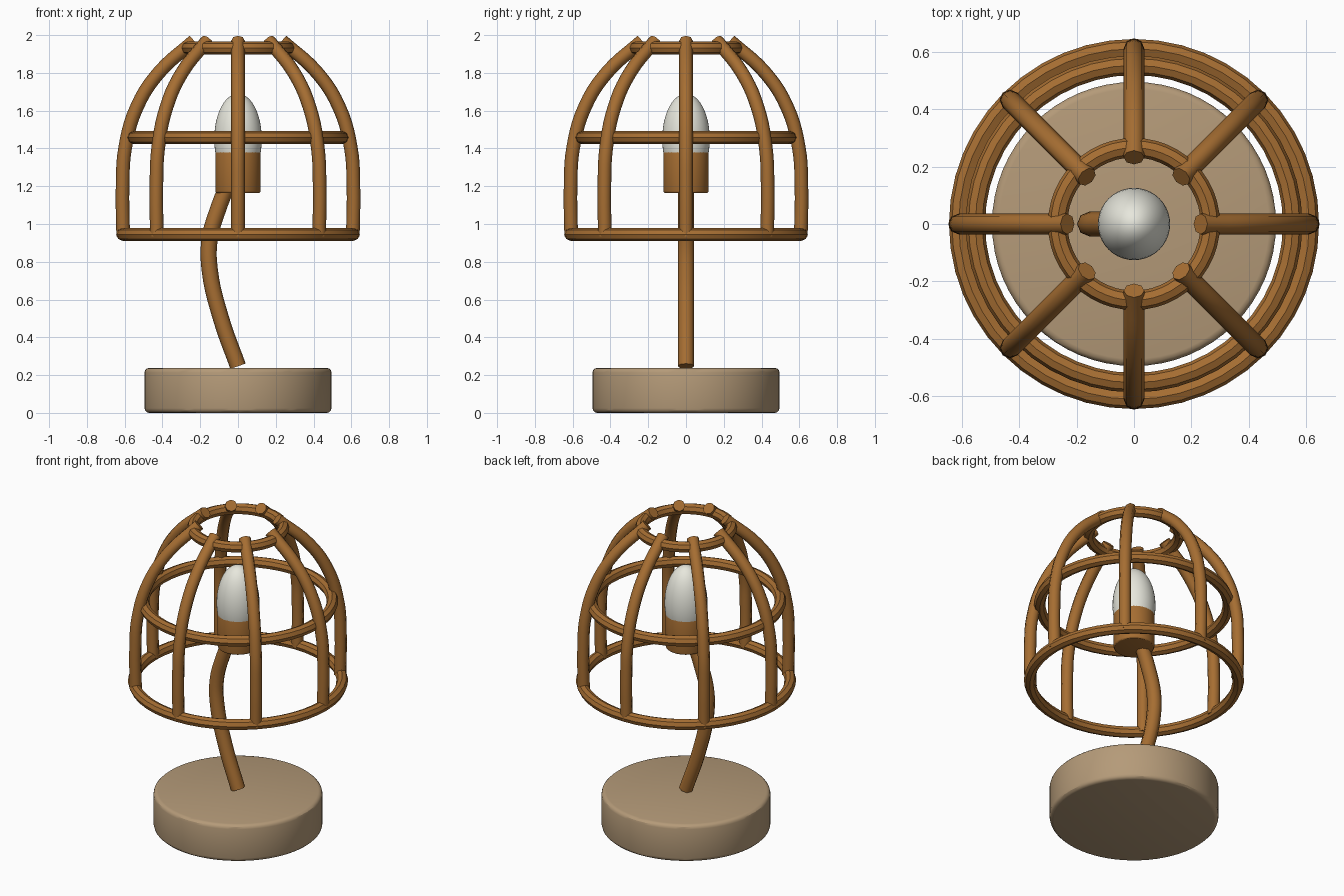
import bpy, math

cube = bpy.data.objects.get("Cube")
if cube:
    bpy.data.objects.remove(cube, do_unlink=True)


def material(name, rgb):
    m = bpy.data.materials.new(name)
    m.use_nodes = True
    m.diffuse_color = (*rgb, 1)
    bsdf = next(n for n in m.node_tree.nodes if n.type == 'BSDF_PRINCIPLED')
    bsdf.inputs["Base Color"].default_value = (*rgb, 1)
    return m


wood = material("warm wood", (0.38, 0.155, 0.032))
pale = material("pale wood", (0.46, 0.325, 0.19))
glass = material("frosted white", (0.8, 0.8, 0.72))


def finish(obj, name, mat, angle=30):
    obj.name = name
    obj.data.name = name
    obj.data.materials.clear()
    obj.data.materials.append(mat)
    bpy.ops.object.select_all(action='DESELECT')
    obj.select_set(True)
    bpy.context.view_layer.objects.active = obj
    bpy.ops.object.shade_smooth_by_angle(angle=math.radians(angle))
    return obj


def rounded_cylinder(name, radius, low, high, bevel, mat):
    bpy.ops.mesh.primitive_cylinder_add(vertices=64, radius=radius, depth=high - low,
                                        location=(0, 0, (low + high) / 2))
    obj = bpy.context.object
    mod = obj.modifiers.new("rounded edge", 'BEVEL')
    mod.width, mod.segments, mod.limit_method = bevel, 3, 'ANGLE'
    bpy.ops.object.modifier_apply(modifier=mod.name)
    return finish(obj, name, mat)


def bent_rod(name, path, radius, mat):
    """Eight-sided capped rod swept along a smooth path in the xz plane."""
    curve = bpy.data.curves.new(name, 'CURVE')
    curve.dimensions = '3D'
    curve.bevel_depth, curve.bevel_resolution = radius, 2
    curve.use_fill_caps = True
    curve.resolution_u = 5
    spline = curve.splines.new('BEZIER')
    spline.bezier_points.add(len(path) - 1)
    for point, (x, z) in zip(spline.bezier_points, path):
        point.co = (x, 0, z)
        point.handle_left_type = point.handle_right_type = 'AUTO'
    obj = bpy.data.objects.new(name, curve)
    bpy.context.collection.objects.link(obj)
    bpy.ops.object.select_all(action='DESELECT')
    obj.select_set(True)
    bpy.context.view_layer.objects.active = obj
    bpy.ops.object.convert(target='MESH')
    return finish(bpy.context.object, name, mat, 46)


# Base, stem and lamp holder
rounded_cylinder("base", 0.495, 0, 0.238, 0.025, pale)
bent_rod("stem", [(0, 0.247), (-0.09, 0.5), (-0.15, 0.76), (-0.15, 0.92),
                  (-0.105, 1.08), (-0.05, 1.22)], 0.043, wood)
rounded_cylinder("lamp_holder", 0.12, 1.163, 1.395, 0.012, wood)

# Bulb
bpy.ops.mesh.primitive_uv_sphere_add(segments=40, ring_count=24, radius=1,
                                     location=(0, 0, 1.45))
bulb = bpy.context.object
bulb.scale = (0.126, 0.126, 0.24)
bpy.ops.object.transform_apply(location=False, rotation=False)
finish(bulb, "bulb", glass)

# Shade hoops
for name, radius, z in (("lower_hoop", 0.611, 0.945),
                        ("middle_hoop", 0.553, 1.458),
                        ("upper_hoop", 0.266, 1.932)):
    bpy.ops.mesh.primitive_torus_add(major_radius=radius, minor_radius=0.034,
                                     major_segments=48, minor_segments=8,
                                     location=(0, 0, z))
    finish(bpy.context.object, name, wood)

# Shade ribs, repeated around the axis
rib = bent_rod("rib_1", [(0.608, 0.935), (0.611, 1.2), (0.598, 1.4), (0.535, 1.62),
                         (0.42, 1.8), (0.232, 1.97)], 0.036, wood)
for i in range(1, 8):
    copy = rib.copy()
    copy.name = f"rib_{i + 1}"
    copy.rotation_euler.z = i * math.tau / 8
    bpy.context.collection.objects.link(copy)
